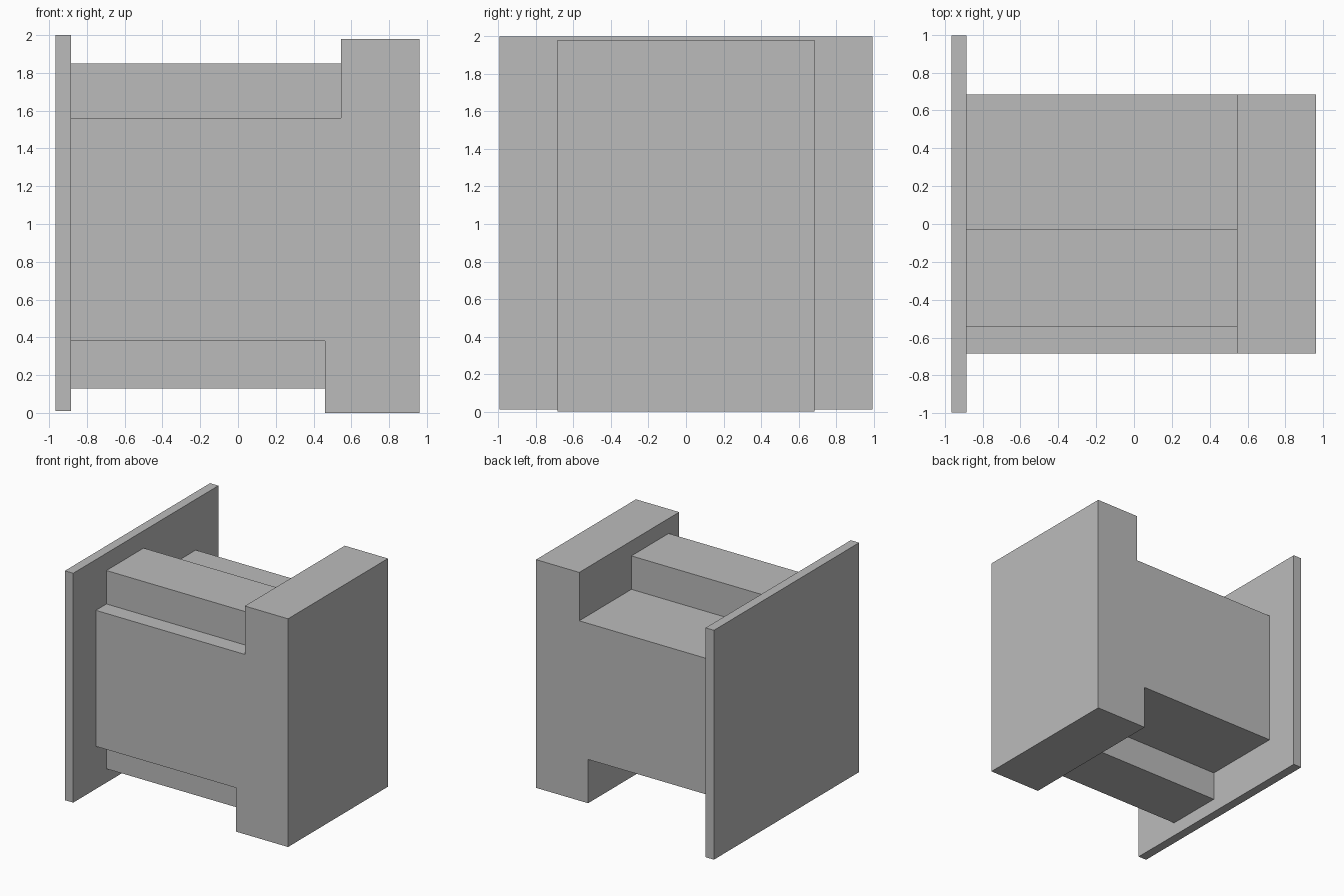
import bpy
import bmesh

cube = bpy.data.objects.get("Cube")
if cube:
    bpy.data.objects.remove(cube, do_unlink=True)

# Single flat colour
grey = bpy.data.materials.new("plain grey")
grey.use_nodes = True
colour = (0.5, 0.5, 0.5, 1)
grey.diffuse_color = colour
grey.node_tree.nodes["Principled BSDF"].inputs["Base Color"].default_value = colour


def extrude_profile(name, profile, y0, y1):
    """Extrude an outline of (x, z) points along y into a solid."""
    bm = bmesh.new()
    face = bm.faces.new([bm.verts.new((x, y0, z)) for x, z in profile])
    result = bmesh.ops.extrude_face_region(bm, geom=[face])
    verts = [v for v in result["geom"] if isinstance(v, bmesh.types.BMVert)]
    bmesh.ops.translate(bm, verts=verts, vec=(0, y1 - y0, 0))
    bmesh.ops.recalc_face_normals(bm, faces=bm.faces)
    mesh = bpy.data.meshes.new(name)
    bm.to_mesh(mesh)
    bm.free()
    mesh.materials.append(grey)
    obj = bpy.data.objects.new(name, mesh)
    bpy.context.collection.objects.link(obj)
    return obj


def box(name, x0, x1, y0, y1, z0, z1):
    return extrude_profile(name, [(x0, z0), (x1, z0), (x1, z1), (x0, z1)], y0, y1)


PLATE_X, END_X = -0.885, 0.96      # inner face of plate, far end of block
TOP_STEP, LOW_STEP = 0.545, 0.46   # where the end block rises and drops
FLOOR, UNDER = 1.56, 0.38          # upper and lower faces of the core

# Core with its taller end block, as one stepped outline
extrude_profile("stepped_body", [
    (PLATE_X, UNDER), (LOW_STEP, UNDER), (LOW_STEP, 0), (END_X, 0),
    (END_X, 1.98), (TOP_STEP, 1.98), (TOP_STEP, FLOOR), (PLATE_X, FLOOR),
], -0.685, 0.685)

# Rails running from the plate to the end block
box("upper_rail", PLATE_X, TOP_STEP, -0.54, -0.03, FLOOR, 1.85)
box("lower_rail", PLATE_X, LOW_STEP, -0.54, -0.03, 0.13, UNDER)

# Wide thin plate closing the other end
box("end_plate", -0.965, PLATE_X, -0.995, 0.995, 0.01, 2)
